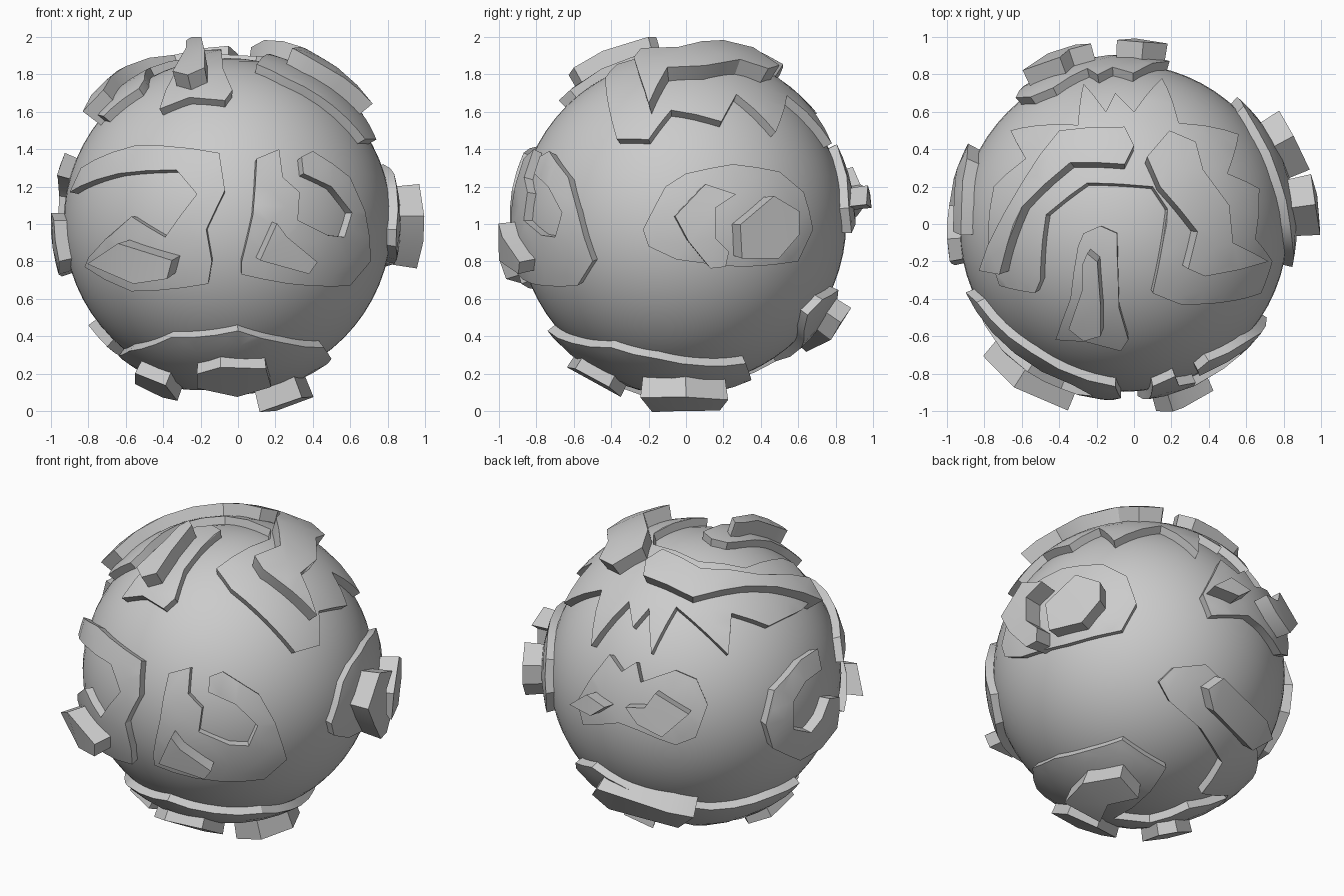
import bpy, bmesh
from math import sin, cos, radians, sqrt, ceil
from mathutils import Vector
from mathutils.geometry import delaunay_2d_cdt

if "Cube" in bpy.data.objects:
    bpy.data.objects.remove(bpy.data.objects["Cube"])

MID = Vector((0, 0, 1))
C = Vector((-0.055, -0.02, 1.01))   # ball centre
R = 0.877

# Viewing directions (azimuth, elevation) in which outlines are drawn
FRONT, RIGHT, LEFT, TOP, BOTTOM = (0, 0), (90, 0), (270, 0), (0, 90), (0, -90)
BACK_LEFT, BACK_RIGHT_LOW = (210, 25), (132, -25)


def to_direction(view, x, y, rad):
    """Project a flat outline point onto the ball, seen from the view."""
    a, e = map(radians, view)
    r = Vector((cos(a), sin(a), 0))
    u = Vector((-sin(a) * sin(e), cos(a) * sin(e), cos(e)))
    d = Vector((sin(a) * cos(e), -cos(a) * cos(e), sin(e)))
    q = MID + r * x + u * y - C
    q -= d * q.dot(d)
    if q.length > rad * 0.995:
        q = q.normalized() * rad * 0.995
    return (q + d * sqrt(rad * rad - q.length_squared)).normalized()


def finish(ob):
    bpy.ops.object.select_all(action='DESELECT')
    bpy.context.view_layer.objects.active = ob
    ob.select_set(True)
    bpy.ops.object.shade_smooth_by_angle(angle=radians(30))


def relief(name, view, pts, h, taper=0.0, fine=True):
    """Raised patch that follows the ball, with radial side walls."""
    dirs = [to_direction(view, x, y, R + h) for x, y in pts]
    n = sum(dirs, Vector()).normalized()
    t = n.orthogonal().normalized()
    b = n.cross(t)
    flat = [Vector((d.dot(t), d.dot(b))) / max(d.dot(n), 0.15) for d in dirs]
    ring = []
    for i, p in enumerate(flat):
        q = flat[(i + 1) % len(flat)]
        k = max(1, ceil((q - p).length / 0.25)) if fine else 1
        ring += [p.lerp(q, j / k) for j in range(k)]
    cloud = list(ring)
    if fine:
        s = 0.14
        x0, y0 = min(p.x for p in ring), min(p.y for p in ring)
        nx = int((max(p.x for p in ring) - x0) / s) + 1
        ny = int((max(p.y for p in ring) - y0) / s) + 1
        cloud += [Vector((x0 + (i + 0.5) * s, y0 + (j + 0.5) * s))
                  for i in range(nx) for j in range(ny)]
    vs, _, fs, *_ = delaunay_2d_cdt(cloud, [], [list(range(len(ring)))], 1, 1e-5)
    bm = bmesh.new()
    low, high = {}, {}
    for i in {i for f in fs for i in f}:
        d = (n + t * vs[i].x + b * vs[i].y).normalized()
        low[i] = bm.verts.new(C + d * (R - 0.04))
        high[i] = bm.verts.new(C + d.lerp(n, taper).normalized() * (R + h))
    count = {}
    for f in fs:
        bm.faces.new([high[i] for i in f])
        bm.faces.new([low[i] for i in reversed(f)])
        for i, j in zip(f, list(f[1:]) + [f[0]]):
            count.setdefault(frozenset((i, j)), []).append((i, j))
    for e in count.values():
        if len(e) == 1:
            i, j = e[0]
            bm.faces.new((high[j], high[i], low[i], low[j]))
    bmesh.ops.recalc_face_normals(bm, faces=bm.faces)
    me = bpy.data.meshes.new(name)
    bm.to_mesh(me)
    bm.free()
    ob = bpy.data.objects.new(name, me)
    bpy.context.collection.objects.link(ob)
    finish(ob)


def bump(name, view, pts, h):
    relief(name, view, pts, h, taper=0.1, fine=False)


def below(pts):
    """Turn plan (x, y) points into bottom-view points."""
    return [(x, -y) for x, y in pts]


# Ball
bpy.ops.mesh.primitive_uv_sphere_add(segments=64, ring_count=32, radius=R, location=C)
ball = bpy.context.object
ball.name = "ball"
finish(ball)

# Front left hooked plate and its block
relief("front_left_plate", FRONT, [
    (-.9, .17), (-.84, .3), (-.55, .42), (-.1, .38), (-.07, .18), (-.17, -.03),
    (-.14, -.2), (-.16, -.32), (-.57, -.36), (-.82, -.23), (-.8, -.18),
    (-.57, .04), (-.39, -.07), (-.22, .16), (-.33, .29), (-.64, .27)], .05)
bump("front_left_block", FRONT, [
    (-.83, -.21), (-.65, -.09), (-.33, -.19), (-.36, -.3), (-.56, -.33)], .165)

# Front right curled plate and its block
relief("front_right_plate", FRONT, [
    (.1, .35), (.22, .4), (.24, .25), (.33, .17), (.32, .02), (.48, -.06),
    (.57, -.07), (.61, .06), (.5, .2), (.35, .27), (.34, .36), (.4, .39),
    (.6, .25), (.68, .07), (.71, -.2), (.6, -.33), (.27, -.32), (.02, -.27),
    (.02, -.2), (.08, .05)], .05)
bump("front_right_block", FRONT, [
    (.1, -.2), (.2, .02), (.26, -.06), (.44, -.21), (.39, -.28)], .14)

# Right plate with crescent and block
relief("right_plate", RIGHT, [
    (-.23, -.03), (-.11, .2), (0, .27), (.25, .32), (.5, .28), (.63, .17),
    (.68, -.03), (.6, -.2), (.3, -.23), (-.05, -.19), (-.2, -.12)], .05)
bump("right_crescent", RIGHT, [
    (-.08, .05), (.1, .24), (.28, .18), (.16, .1), (.16, -.08), (.24, -.16),
    (.22, -.25), (.13, -.26), (0, -.1)], .175)
bump("right_block", RIGHT, [
    (.27, 0), (.47, .17), (.62, .08), (.62, -.06), (.5, -.2), (.28, -.2)], .165)

# Left curled plate
relief("left_plate", LEFT, [
    (-.43, .05), (-.35, .25), (-.11, .37), (.06, .38), (.04, .26), (-.12, .24),
    (-.235, .15), (-.245, -.03), (-.1, -.1), (0, -.04), (.08, .06), (.2, .02),
    (.22, -.2), (.05, -.27), (-.145, -.28), (-.38, -.12)], .07)

# Top horseshoe with jagged rear edge, and its two raised arms
relief("top_horseshoe", TOP, [
    (-.53, -.37), (-.72, -.33), (-.78, -.1), (-.75, .2), (-.58, .35), (-.66, .5),
    (-.3, .53), (-.27, .75), (-.15, .6), (-.1, .7), (0, .6), (.15, .78),
    (.24, .54), (.56, .48), (.5, .27), (.67, .19), (.65, -.08), (.74, -.2),
    (.68, -.37), (.25, -.43), (.1, -.37), (.18, .08), (.1, .2), (-.25, .22),
    (-.47, .05), (-.5, -.3)], .05)
relief("top_left_arm", TOP, [
    (-.83, -.25), (-.7, .05), (-.6, .22), (-.4, .5), (-.05, .52), (0, .42),
    (-.05, .32), (-.34, .33), (-.6, .09), (-.72, -.27)], .125)
relief("top_right_arm", TOP, [
    (.07, .36), (.19, .5), (.33, .44), (.37, .29), (.51, .1), (.53, -.1),
    (.72, -.2), (.38, -.28), (.29, -.24), (.34, -.04), (.14, .2)], .14)

# Top finger with ridge
relief("top_finger", TOP, [
    (-.42, -.62), (-.34, -.4), (-.3, -.12), (-.27, -.05), (-.18, -.01),
    (-.09, -.05), (-.08, -.45), (-.03, -.62), (-.07, -.68), (-.26, -.63)], .05)
bump("top_finger_ridge", TOP, [
    (-.25, -.13), (-.19, -.18), (-.17, -.45), (-.17, -.62), (-.27, -.65),
    (-.36, -.58), (-.28, -.35), (-.28, -.2)], .14)

# Back plate with two blocks
relief("back_plate", BACK_LEFT, [
    (-.6, -.2), (-.4, .09), (-.32, -.01), (-.23, .05), (-.2, -.07), (.01, .01),
    (.14, -.04), (.21, -.19), (.14, -.39), (.02, -.44), (-.21, -.36),
    (-.33, -.32), (-.56, -.34)], .05)
bump("back_small_block", BACK_LEFT, [
    (-.65, -.22), (-.53, -.15), (-.4, -.23), (-.5, -.29)], .14)
bump("back_large_block", BACK_LEFT, [
    (-.3, -.22), (-.17, -.22), (-.1, -.12), (.13, -.25), (-.05, -.41),
    (-.22, -.33)], .14)

# Low band around the back and left, with its block
relief("low_back_band", BOTTOM, below([
    (.35, .65), (.3, .73), (.12, .815), (-.26, .74), (-.54, .51), (-.76, .2),
    (-.8, -.05), (-.7, -.05), (-.58, .19), (-.32, .25), (-.29, .48), (-.01, .615),
    (.25, .63)]), .05)
bump("low_back_block", BACK_RIGHT_LOW, [
    (.52, -.19), (.62, -.12), (.85, -.39), (.86, -.5), (.74, -.58),
    (.54, -.33)], .14)

# Base band under the front, with three foot blocks
relief("base_band", BOTTOM, below([
    (.36, .32), (.45, .1), (.5, -.15), (.46, -.4), (.25, -.61), (0, -.74),
    (-.36, -.64), (-.58, -.35), (-.64, -.1), (-.6, .15), (-.35, .1),
    (-.25, -.15), (-.05, -.25), (0, .15), (.04, .35)]), .05)
bump("base_front_block", BOTTOM, below([
    (-.24, -.42), (-.24, -.57), (-.1, -.65), (.17, -.6), (.2, -.4), (0, -.33)]), .115)
bump("base_left_block", BOTTOM, below([
    (-.56, -.36), (-.38, -.4), (-.31, -.15), (-.4, -.06), (-.56, -.1)]), .125)
bump("base_right_block", BOTTOM, below([
    (.1, -.2), (.35, -.27), (.42, 0), (.3, .25), (.1, .2), (.2, 0)]), .165)
